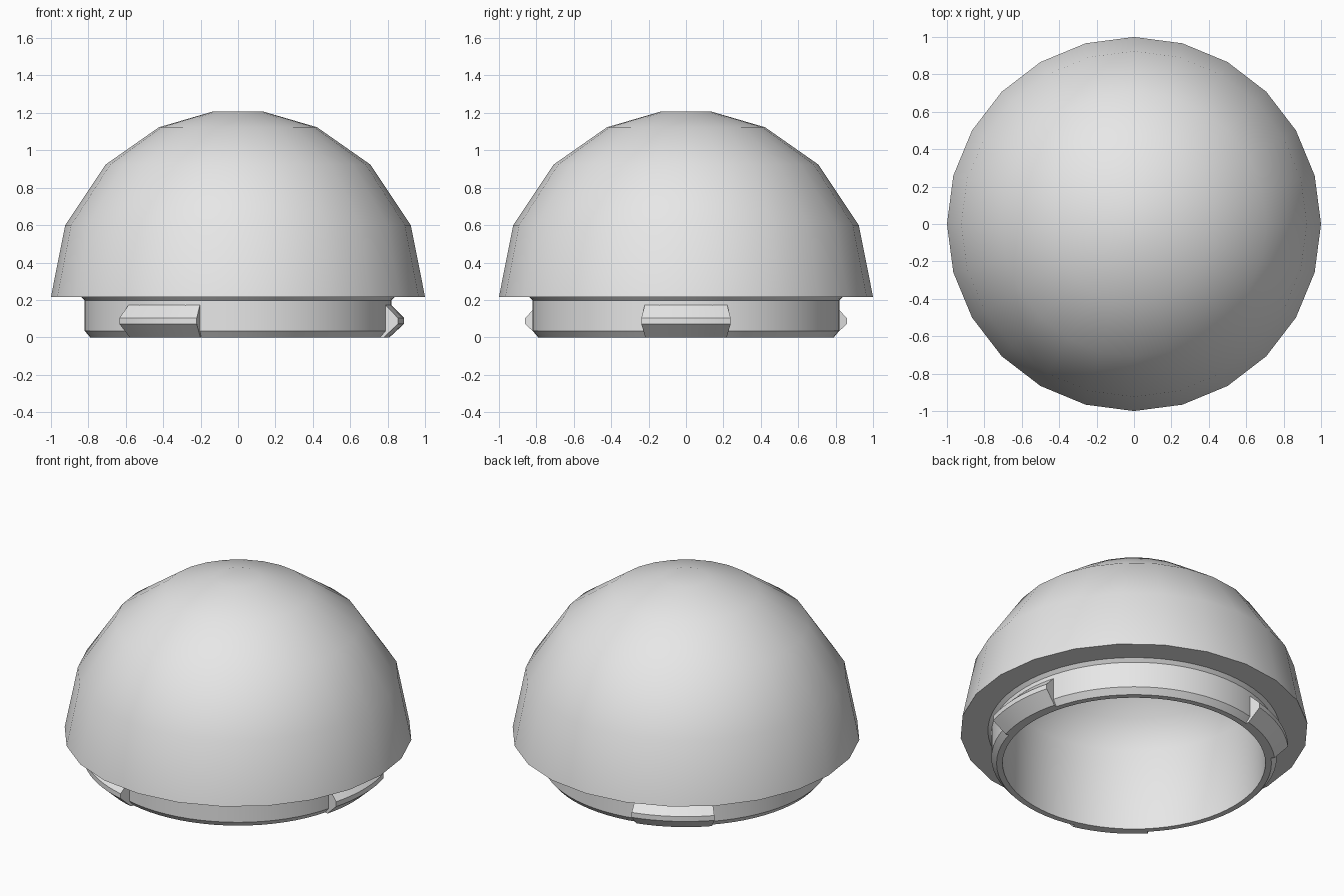
import bpy
import bmesh
from math import sin, cos, radians, pi

cube = bpy.data.objects.get("Cube")
if cube:
    bpy.data.objects.remove(cube)

grey = bpy.data.materials.new("plain grey")
grey.use_nodes = True
colour = (0.8, 0.8, 0.8, 1)
grey.diffuse_color = colour
grey.node_tree.nodes["Principled BSDF"].inputs["Base Color"].default_value = colour


def finish(name, bm, angle):
    mesh = bpy.data.meshes.new(name)
    bm.to_mesh(mesh)
    bm.free()
    mesh.materials.append(grey)
    obj = bpy.data.objects.new(name, mesh)
    bpy.context.collection.objects.link(obj)
    bpy.ops.object.select_all(action="DESELECT")
    obj.select_set(True)
    bpy.context.view_layer.objects.active = obj
    bpy.ops.object.shade_smooth_by_angle(angle=radians(angle))


def sweep(name, profile, steps, start=0, end=2 * pi, closed=False, caps=(), angle=30):
    """Sweep an (r, z) profile, listed with its outside to the right, around z."""
    bm = bmesh.new()
    full = end - start > 2 * pi - 0.001
    rings = []
    for i in range(steps if full else steps + 1):
        a = start + (end - start) * i / steps
        rings.append([bm.verts.new((r * cos(a), r * sin(a), z)) for r, z in profile])
    n = len(profile)
    for i in range(steps):
        a, b = rings[i], rings[(i + 1) % len(rings)]
        for j in range(n if closed else n - 1):
            k = (j + 1) % n
            bm.faces.new((a[j], b[j], b[k], a[k]))
    # Close the open ends of the profile, or the two ends of a partial sweep
    for j in caps:
        loop = [ring[j] for ring in rings]
        bm.faces.new(loop if j else loop[::-1])
    if not full:
        bm.faces.new(rings[0])
        bm.faces.new(rings[-1][::-1])
    finish(name, bm, angle)


# Faceted outer dome with a flat underside ledge and a small flat crown
base = 0.217
tilts = [0, 22.5, 45, 65, 82.5]
dome = [(0.8, base)] + [(cos(radians(t)), base + sin(radians(t))) for t in tilts]
sweep("dome_shell", dome, 24, caps=(len(dome) - 1,), angle=35)

# Hollow neck: inner ceiling, bore, chamfered lip, wall and flare under the dome
ceiling = [(0.81 * cos(radians(t)), base + 0.81 * sin(radians(t))) for t in (82, 65, 50, 35)]
neck = ceiling + [(0.755, 0.52), (0.755, 0), (0.79, 0), (0.82, 0.035),
                  (0.82, 0.197), (0.84, base)]
sweep("hollow_neck", neck, 72, caps=(0,))

# Three bevelled locking lugs around the neck
lug = [(0.78, 0), (0.81, 0), (0.888, 0.072), (0.888, 0.103), (0.82, 0.172), (0.78, 0.172)]
half = radians(15.6)
for i, name in enumerate(("left_lug", "back_right_lug", "front_right_lug")):
    mid = i * 2 * pi / 3
    sweep(name, lug, 8, mid - half, mid + half, closed=True)
